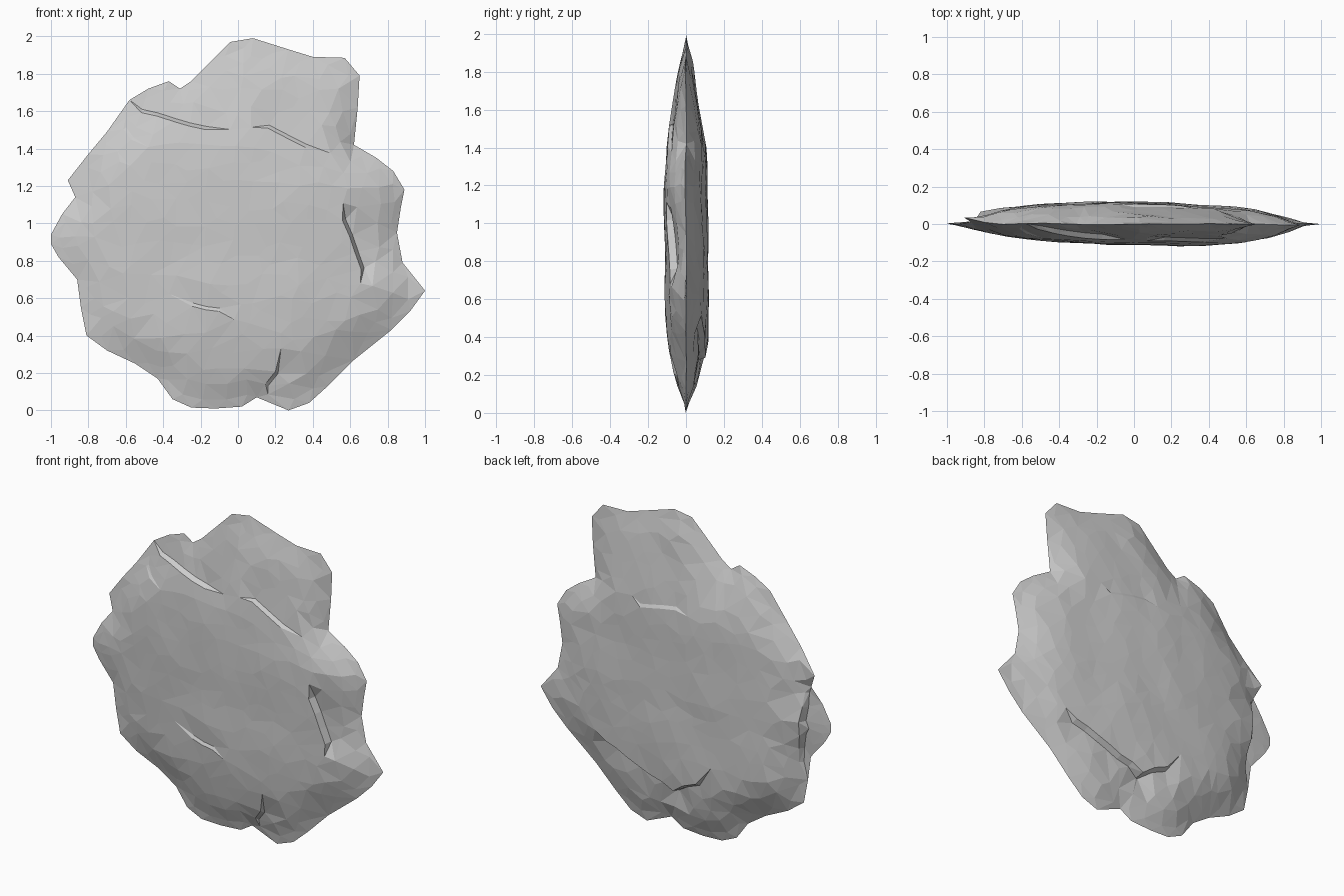
import bpy, bmesh, math, random
from mathutils import Vector as V, noise
from mathutils.geometry import delaunay_2d_cdt, intersect_point_line

if "Cube" in bpy.data.objects:
    bpy.data.objects.remove(bpy.data.objects["Cube"])

random.seed(4)

# Silhouette of the slab in the x-z plane
rim = [V(p) for p in [
    (.08, 1.99), (.27, 1.93), (.40, 1.89), (.57, 1.885), (.65, 1.79), (.64, 1.62),
    (.62, 1.42), (.74, 1.35), (.83, 1.28), (.89, 1.18), (.87, 1.08), (.85, .95),
    (.88, .79), (1, .64), (.92, .53), (.82, .43), (.62, .27), (.48, .13), (.38, .04),
    (.27, 0), (.10, .07), (.02, .02), (-.12, .01), (-.25, .015), (-.35, .06),
    (-.43, .17), (-.55, .25), (-.70, .32), (-.81, .40), (-.84, .55), (-.86, .70),
    (-.96, .82), (-1, .89), (-1, .94), (-.94, 1.05), (-.87, 1.14), (-.91, 1.23),
    (-.80, 1.37), (-.70, 1.49), (-.58, 1.66), (-.48, 1.72), (-.37, 1.76),
    (-.31, 1.72), (-.25, 1.76), (-.12, 1.89), (-.04, 1.97)]][::-1]
N = len(rim)
centre = V((0, 1))

# Chipped ledges: start, end, depth, width (stone drops away left of the line)
front_ledges = [((-.60, 1.63), (-.17, 1.51), .026, .3), ((.16, 1.51), (.36, 1.41), .018, .3),
                ((.57, 1.02), (.67, .76), .04, .25), ((-.24, .57), (-.10, .53), .012, .15),
                ((-.65, 1.56), (-.57, 1.45), .01, .12), ((.21, .20), (.10, .07), .02, .12)]
back_ledges = [((-.80, .66), (-.86, 1.19), .05, .3), ((.50, .46), (.02, .29), .03, .25),
               ((.02, .29), (-.15, .38), .03, .25), ((0, 1.42), (.25, 1.38), .01, .2)]


def clamp(t):
    return max(0.0, min(1.0, t))


def rim_distance(p):
    best = 9
    for i in range(N):
        a, b = rim[i], rim[(i + 1) % N]
        q, t = intersect_point_line(p, a, b)
        best = min(best, (p - a.lerp(b, clamp(t))).length)
    return best


def inside(p):
    hit = False
    for i in range(N):
        a, b = rim[i], rim[(i + 1) % N]
        if (a.y > p.y) != (b.y > p.y) and p.x < a.x + (p.y - a.y) * (b.x - a.x) / (b.y - a.y):
            hit = not hit
    return hit


def mid_plane(p):
    # rim wanders slightly and bends back at the upper left
    bump = .04 * math.exp(-(p - V((-.9, 1.26))).length_squared / .012)
    return bump + .008 * noise.noise(V((p.x * 3, p.y * 3, 7)))


def thickness(p, side, ledges):
    d = rim_distance(p)
    edge = 1 - (1 - clamp(d / .22)) ** 2
    r = (p - centre).length
    h = .113 * (1 - .8 * r ** 2.5) * edge
    h *= 1 - .25 * clamp((p.y - 1.4) / .3)
    h *= 1 + (.35 if side > 0 else .1) * clamp((.8 - p.y) / .4)
    h *= 1 - .15 * p.x if side > 0 else 1 + .2 * p.x
    for a, b, depth, width in ledges:
        a, b = V(a), V(b)
        along = (b - a).normalized()
        u = (p - a).dot(along) / (b - a).length
        s = (p - a).dot(V((-along.y, along.x)))
        if 0 < s < width:
            h -= depth * (1 - s / width) * clamp(1 - 3 * max(-u, u - 1, 0)) * edge
    h += .007 * edge * noise.noise(V((p.x * 4, p.y * 4, side * 5)))
    return max(h, .004 if d > .01 else 0)


def add_face_side(bm, side, ledges):
    pts = list(rim)

    def try_add(p, gap, rim_gap):
        if inside(p) and rim_distance(p) > rim_gap and all((p - q).length > gap for q in pts):
            pts.append(p)

    # paired points make each ledge a crisp step
    for a, b, depth, width in ledges:
        a, b = V(a), V(b)
        n = V((a.y - b.y, b.x - a.x)).normalized()
        steps = max(2, round((b - a).length / .09))
        for i in range(steps + 1):
            q = a.lerp(b, i / steps) + n * random.uniform(-.008, .008)
            try_add(q - n * .008, .012, .02)
            try_add(q + n * .01, .012, .02)
    # bevel band inside the rim
    for k in (.955, .87):
        for i in range(N):
            try_add(centre + (rim[i].lerp(rim[(i + 1) % N], .4) - centre) * k, .045, .02)
    # irregular facets over the broad face
    for i in range(-10, 11):
        for j in range(21):
            jit = V((random.uniform(-.035, .035), random.uniform(-.035, .035)))
            try_add(V((i * .1 + (j % 2) * .05, j * .1)) + jit, .055, .06)

    co, _, tris, *_ = delaunay_2d_cdt(pts, [], [list(range(N))], 1, 1e-6)
    vs = []
    for p in co:
        h = thickness(p, side, ledges) if rim_distance(p) > 1e-4 else 0
        vs.append(bm.verts.new((p.x, mid_plane(p) + side * h, p.y)))
    for t in tris:
        bm.faces.new([vs[k] for k in (t if side < 0 else t[::-1])])


# Stone slab: front and back shells welded along the rim
bm = bmesh.new()
add_face_side(bm, -1, front_ledges)
add_face_side(bm, 1, back_ledges)
bmesh.ops.remove_doubles(bm, verts=bm.verts, dist=1e-4)
bmesh.ops.recalc_face_normals(bm, faces=bm.faces)
mesh = bpy.data.meshes.new("stone_slab")
bm.to_mesh(mesh)
bm.free()
slab = bpy.data.objects.new("stone_slab", mesh)
bpy.context.collection.objects.link(slab)
